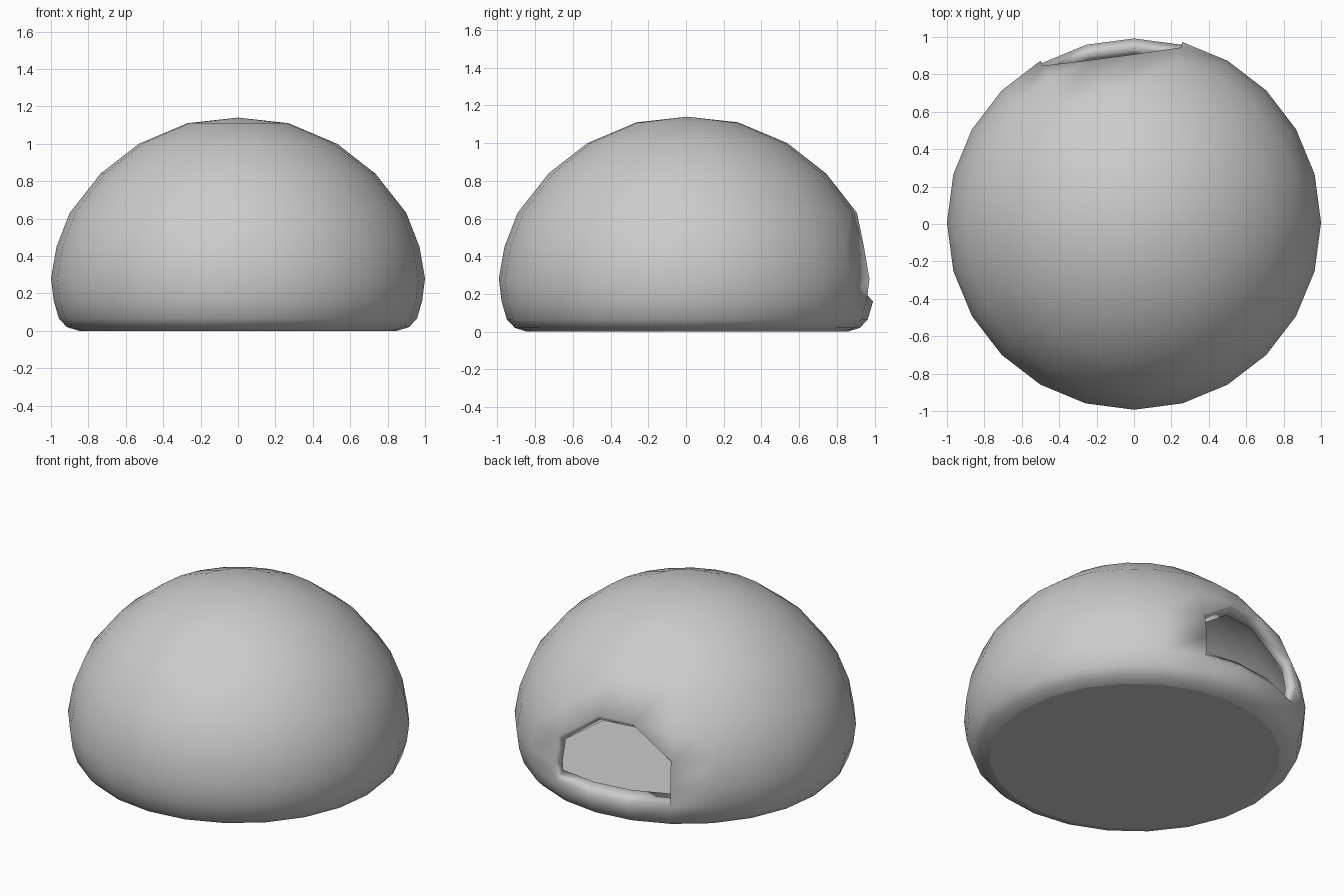
import bpy, bmesh
from math import cos, sin, radians

if "Cube" in bpy.data.objects:
    bpy.data.objects.remove(bpy.data.objects["Cube"])

SIDES = 24
Y_SHIFT = 0.007
# radius, height from the floor edge up to the last ring below the apex
OUTER = [(.85, 0), (.915, .02), (.957, .065), (.985, .16), (1, .28), (.97, .45),
         (.90, .63), (.735, .84), (.53, 1.0), (.27, 1.11)]
INNER = [(.80, .06), (.86, .08), (.90, .12), (.93, .222), (.935, .28), (.91, .415),
         (.835, .58), (.69, .785), (.50, .94), (.25, 1.045)]
# doorway columns (15 degree steps) and rows
C0, C1, R0, R1 = 5, 8, 3, 5

bm = bmesh.new()


def shell(profile, apex_z):
    """Revolved dome with a closed floor and a chamfered doorway left open."""
    rings = []
    for r, z in profile:
        rings.append([bm.verts.new((r * cos(radians(15 * j)),
                                    r * sin(radians(15 * j)) + Y_SHIFT, z))
                      for j in range(SIDES)])
    for i in range(len(rings) - 1):
        for j in range(SIDES):
            k = (j + 1) % SIDES
            quad = [rings[i][j], rings[i][k], rings[i + 1][k], rings[i + 1][j]]
            if C0 <= j < C1:
                if R0 <= i < R1:
                    continue
                if i == R1:
                    if j == C0:
                        bm.faces.new((quad[0], quad[2], quad[3]))
                    elif j == C1 - 1:
                        bm.faces.new((quad[1], quad[2], quad[3]))
                    continue
            bm.faces.new(quad)
    apex = bm.verts.new((0, Y_SHIFT, apex_z))
    for j in range(SIDES):
        bm.faces.new((rings[-1][j], rings[-1][(j + 1) % SIDES], apex))
    floor = bm.faces.new(rings[0])
    return rings, floor


outer, base = shell(OUTER, 1.14)
inner, floor = shell(INNER, 1.075)

# doorway rim joining the outer and inner shells
loop = [(R0, c) for c in range(C0, C1 + 1)]
loop += [(R0 + 1, C1), (R1, C1), (R1 + 1, C1 - 1), (R1 + 1, C0 + 1), (R1, C0), (R0 + 1, C0)]
for (a, b), (c, d) in zip(loop, loop[1:] + loop[:1]):
    bm.faces.new((outer[a][b], outer[c][d], inner[c][d], inner[a][b]))

bmesh.ops.recalc_face_normals(bm, faces=bm.faces[:])
for f in bm.faces:
    f.smooth = f not in (base, floor)

mesh = bpy.data.meshes.new("dome_shelter")
bm.to_mesh(mesh)
bm.free()
obj = bpy.data.objects.new("dome_shelter", mesh)
bpy.context.collection.objects.link(obj)
